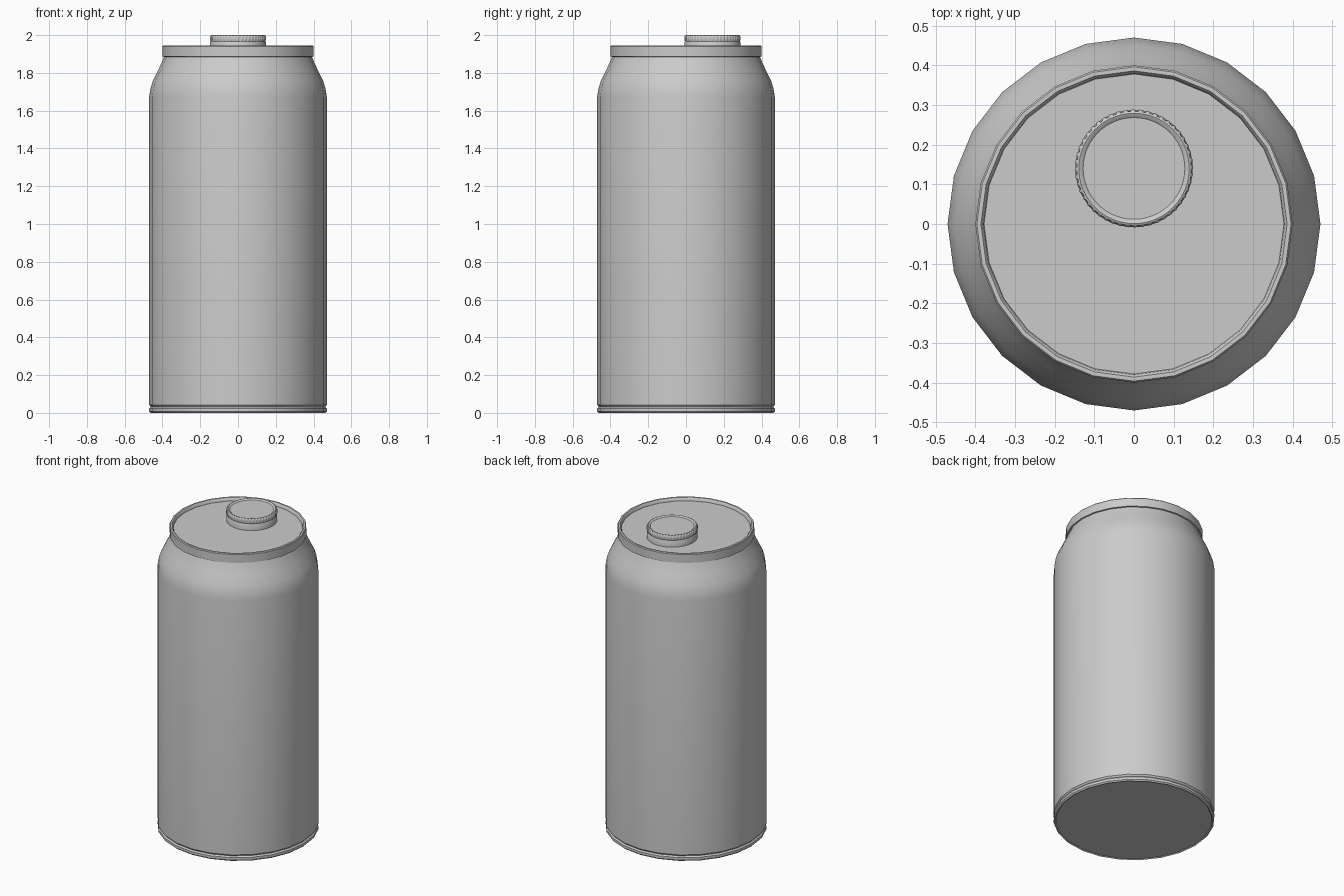
import bpy, bmesh, math

if "Cube" in bpy.data.objects:
    bpy.data.objects.remove(bpy.data.objects["Cube"])


def lathe(name, profile, sides, center=(0, 0), ribs=None):
    """Spin (radius, z) points around z; radius 0 closes to a pole.
    ribs = (profile indices, depth) pulls in alternate columns."""
    bm = bmesh.new()
    rings = []
    for i, (r, z) in enumerate(profile):
        if r == 0:
            rings.append([bm.verts.new((center[0], center[1], z))])
            continue
        ring = []
        for k in range(sides):
            a = 2 * math.pi * k / sides
            rr = r
            if ribs and i in ribs[0] and k % 4 >= 2:
                rr -= ribs[1]
            ring.append(bm.verts.new((center[0] + rr * math.cos(a),
                                      center[1] + rr * math.sin(a), z)))
        rings.append(ring)
    for a, b in zip(rings, rings[1:]):
        for k in range(sides):
            n = (k + 1) % sides
            if len(a) == 1:
                bm.faces.new((a[0], b[n], b[k]))
            elif len(b) == 1:
                bm.faces.new((a[k], a[n], b[0]))
            else:
                bm.faces.new((a[k], a[n], b[n], b[k]))
    bmesh.ops.recalc_face_normals(bm, faces=bm.faces)
    mesh = bpy.data.meshes.new(name)
    bm.to_mesh(mesh)
    bm.free()
    obj = bpy.data.objects.new(name, mesh)
    bpy.context.collection.objects.link(obj)
    bpy.context.view_layer.objects.active = obj
    obj.select_set(True)
    bpy.ops.object.shade_smooth_by_angle(angle=math.radians(35))
    obj.select_set(False)
    return obj


# Can: base bead, straight wall, curved shoulder, rolled rim and sunken lid
lathe("can_body", [
    (0, 0.005), (0.455, 0.005), (0.462, 0.0), (0.47, 0.008), (0.47, 0.024),
    (0.462, 0.032), (0.47, 0.042), (0.47, 1.675), (0.463, 1.72),
    (0.45, 1.76), (0.42, 1.82), (0.404, 1.855), (0.392, 1.885),
    (0.40, 1.887), (0.40, 1.94), (0.396, 1.945), (0.386, 1.945),
    (0.38, 1.938), (0.378, 1.925), (0, 1.925)], 24)

# Screw cap: lower collar, ribbed grip, slightly dished top
lathe("cap_collar", [
    (0, 1.92), (0.148, 1.92), (0.148, 1.962), (0.145, 1.967), (0, 1.967)],
    48, (0, 0.14))
lathe("screw_cap", [
    (0, 1.965), (0.144, 1.965), (0.149, 1.974), (0.149, 1.991),
    (0.144, 1.998), (0.139, 2.0), (0.134, 1.998), (0.128, 1.993),
    (0, 1.993)], 192, (0, 0.14), ribs=((2, 3), 0.004))
